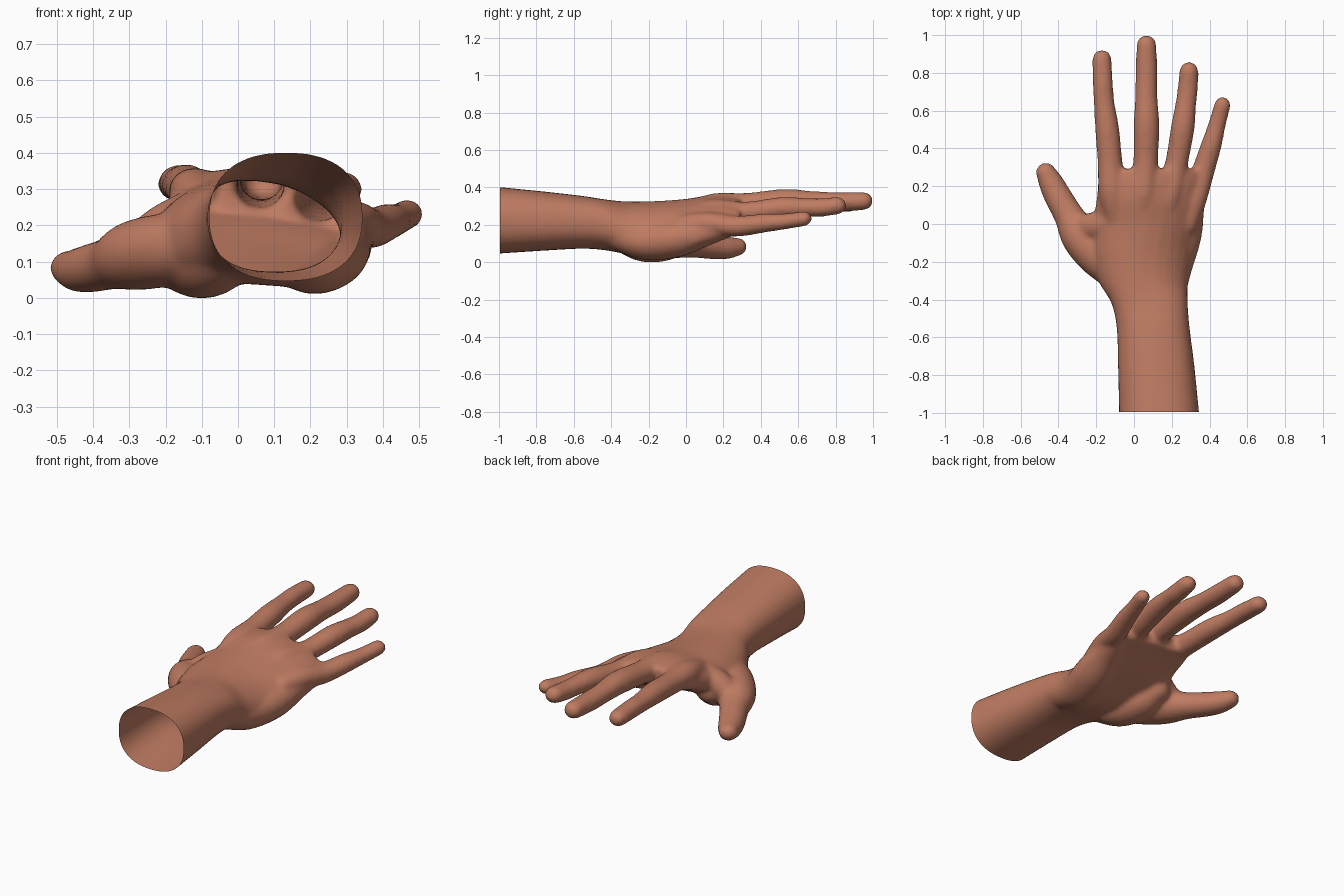
import bpy, bmesh, math
from mathutils import Vector

cube = bpy.data.objects.get("Cube")
if cube:
    bpy.data.objects.remove(cube, do_unlink=True)

skin = bpy.data.materials.new("warm_skin")
skin.use_nodes = True
color = (0.52, 0.2, 0.122, 1)
skin.diffuse_color = color
skin.node_tree.nodes["Principled BSDF"].inputs["Base Color"].default_value = color

bm = bmesh.new()
SIDES = 28


def loft(rings):
    """Skin a closed tube over rings of points."""
    loops = [[bm.verts.new(p) for p in ring] for ring in rings]
    faces = [bm.faces.new(loops[0]), bm.faces.new(loops[-1])]
    for a, b in zip(loops, loops[1:]):
        for i in range(SIDES):
            j = (i + 1) % SIDES
            faces.append(bm.faces.new((a[i], a[j], b[j], b[i])))
    bmesh.ops.recalc_face_normals(bm, faces=faces)


def spline(keys, steps=6):
    """Smooth interpolation through rows of numbers."""
    rows = [Vector(k) for k in keys]
    out = []
    for i in range(len(rows) - 1):
        p1, p2 = rows[i], rows[i + 1]
        p0, p3 = rows[max(i - 1, 0)], rows[min(i + 2, len(rows) - 1)]
        for s in range(steps):
            t = s / steps
            out.append(p1 + (p2 - p0) * (t / 2)
                       + (2 * p0 - 5 * p1 + 4 * p2 - p3) * (t * t / 2)
                       + (3 * p1 - p0 - 3 * p2 + p3) * (t ** 3 / 2))
    return out + [rows[-1]]


def digit(keys, flat=0.92):
    """Round-ended limb through (x, y, z, radius) stations."""
    path = [(Vector(r[:3]), r[3]) for r in spline(keys)]
    head, tail = path[0], path[-1]
    d0 = (path[1][0] - head[0]).normalized()
    d1 = (tail[0] - path[-2][0]).normalized()
    angles = [math.radians(a) for a in (18, 36, 54, 70, 82)]
    start = [(head[0] - d0 * head[1] * math.sin(a), head[1] * math.cos(a)) for a in reversed(angles)]
    end = [(tail[0] + d1 * tail[1] * math.sin(a), tail[1] * math.cos(a)) for a in angles]
    path = start + path + end
    rings = []
    for i, (p, r) in enumerate(path):
        d = (path[min(i + 1, len(path) - 1)][0] - path[max(i - 1, 0)][0]).normalized()
        side = d.cross(Vector((0, 0, 1))).normalized()
        up = side.cross(d)
        turn = [2 * math.pi * k / SIDES for k in range(SIDES)]
        rings.append([p + side * r * math.cos(a) + up * r * flat * math.sin(a) for a in turn])
    loft(rings)


def power(v, e):
    return math.copysign(abs(v) ** e, v)


# Forearm and palm: y, left edge, right edge, bottom, top, tilt, arch
body = [
    (-1.06, -0.08, 0.35, 0.05, 0.415, 0, 0),
    (-0.98, -0.08, 0.343, 0.055, 0.408, 0, 0),
    (-0.75, -0.085, 0.32, 0.07, 0.385, 0, 0),
    (-0.55, -0.092, 0.295, 0.08, 0.362, 0, 0),
    (-0.42, -0.12, 0.285, 0.07, 0.342, 0, 0),
    (-0.3, -0.19, 0.288, 0.05, 0.332, 0.01, 0.03),
    (-0.15, -0.24, 0.325, 0.05, 0.335, 0.02, 0.06),
    (0, -0.22, 0.362, 0.1, 0.345, 0.03, 0.06),
    (0.12, -0.2, 0.375, 0.15, 0.36, 0.04, 0.05),
    (0.22, -0.19, 0.385, 0.2, 0.36, 0.04, 0.05),
    (0.29, -0.17, 0.38, 0.23, 0.35, 0.04, 0.05),
]
rings = []
for y, xl, xr, zb, zt, tilt, arch in spline(body):
    ring = []
    for k in range(SIDES):
        a = 2 * math.pi * k / SIDES
        u, v = power(math.cos(a), 0.85), power(math.sin(a), 0.85)
        ring.append(Vector(((xl + xr) / 2 + u * (xr - xl) / 2, y,
                            (zb + zt) / 2 + v * (zt - zb) / 2 - tilt * u - arch * u * u)))
    rings.append(ring)
loft(rings)

# Index, middle, ring and little fingers, swelling at each joint
digit([(-0.1, 0.05, 0.28, 0.06), (-0.115, 0.17, 0.298, 0.073), (-0.127, 0.33, 0.305, 0.066),
       (-0.142, 0.5, 0.318, 0.064), (-0.158, 0.64, 0.322, 0.055), (-0.165, 0.74, 0.325, 0.054),
       (-0.17, 0.872, 0.322, 0.051)])
digit([(0.04, 0.05, 0.29, 0.06), (0.05, 0.16, 0.31, 0.073), (0.062, 0.33, 0.318, 0.066),
       (0.066, 0.53, 0.337, 0.068), (0.065, 0.68, 0.333, 0.059), (0.066, 0.8, 0.33, 0.058),
       (0.066, 0.948, 0.335, 0.053)])
digit([(0.16, 0.03, 0.26, 0.06), (0.185, 0.15, 0.28, 0.07), (0.225, 0.32, 0.275, 0.061),
       (0.258, 0.51, 0.298, 0.063), (0.275, 0.64, 0.3, 0.055), (0.285, 0.72, 0.3, 0.054),
       (0.291, 0.808, 0.31, 0.051)])
digit([(0.28, 0, 0.21, 0.06), (0.318, 0.13, 0.215, 0.067), (0.363, 0.27, 0.2, 0.061),
       (0.41, 0.42, 0.217, 0.055), (0.438, 0.52, 0.225, 0.047), (0.468, 0.63, 0.24, 0.044)])

# Thumb with its base
digit([(-0.1, -0.25, 0.15, 0.1), (-0.2, -0.16, 0.14, 0.11), (-0.285, -0.06, 0.125, 0.105),
       (-0.345, 0.045, 0.105, 0.08), (-0.405, 0.15, 0.09, 0.073), (-0.44, 0.22, 0.085, 0.066),
       (-0.466, 0.272, 0.09, 0.054)])
# Fleshy pads at the heel of the hand
digit([(0, -0.36, 0.16, 0.09), (-0.08, -0.23, 0.112, 0.11), (-0.13, -0.1, 0.12, 0.11),
       (-0.16, 0, 0.15, 0.08)])
digit([(0.18, -0.38, 0.16, 0.09), (0.2, -0.22, 0.122, 0.11), (0.25, -0.05, 0.135, 0.11),
       (0.29, 0.1, 0.17, 0.085), (0.32, 0.2, 0.19, 0.065)])
# Web between thumb and index
digit([(-0.28, -0.02, 0.14, 0.07), (-0.2, -0.01, 0.2, 0.075), (-0.1, 0.02, 0.25, 0.075)])

mesh = bpy.data.meshes.new("hand")
bm.to_mesh(mesh)
bm.free()
hand = bpy.data.objects.new("hand", mesh)
bpy.context.collection.objects.link(hand)

# Fuse the parts into one skin and soften the creases
fuse = hand.modifiers.new("fuse", 'REMESH')
fuse.mode = 'VOXEL'
fuse.voxel_size = 0.011
soften = hand.modifiers.new("soften", 'SMOOTH')
soften.factor = 0.5
soften.iterations = 14
bpy.context.view_layer.update()
deps = bpy.context.evaluated_depsgraph_get()
bm = bmesh.new()
bm.from_mesh(bpy.data.meshes.new_from_object(hand.evaluated_get(deps)))
hand.modifiers.clear()

# Cut the forearm open and set the hand on the ground
bmesh.ops.bisect_plane(bm, geom=bm.verts[:] + bm.edges[:] + bm.faces[:],
                       plane_co=(0, -0.995, 0), plane_no=(0, -1, 0), clear_outer=True)
low = min(v.co.z for v in bm.verts)
for v in bm.verts:
    v.co.z -= low
for f in bm.faces:
    f.smooth = True
bm.to_mesh(mesh)
bm.free()
mesh.materials.append(skin)
